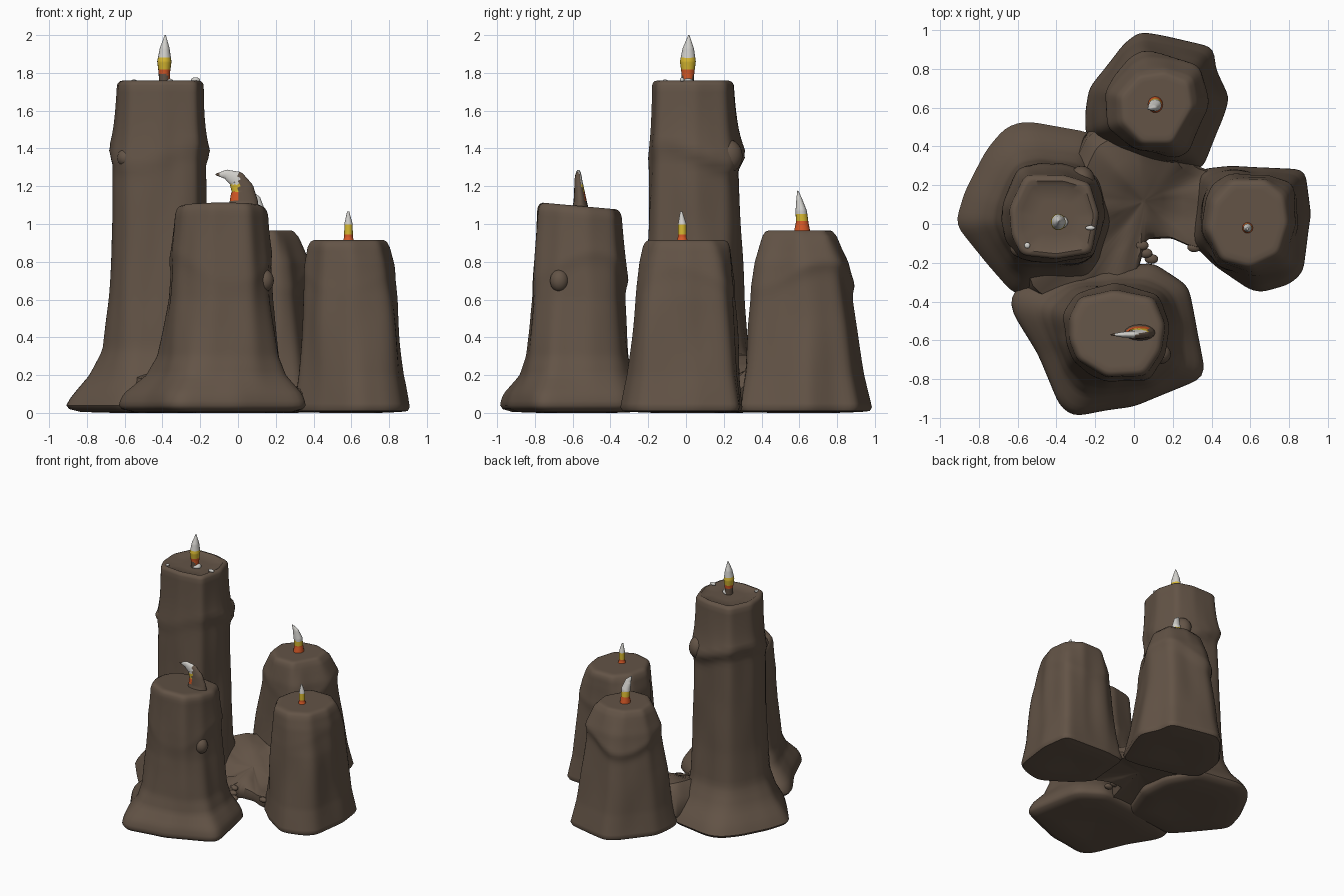
import bpy, bmesh, math
from mathutils import Vector, noise

def material(name, rgb):
    m = bpy.data.materials.new(name)
    m.diffuse_color = (*rgb, 1)
    return m

MATS = [material("brown_wax", (0.125, 0.088, 0.062)),
        material("flame_orange", (0.68, 0.10, 0.02)),
        material("flame_yellow", (0.68, 0.48, 0.03)),
        material("flame_white", (0.64, 0.63, 0.60))]
N = 96

def finish(name, bm, mats=MATS[:1], angle=40):
    bmesh.ops.recalc_face_normals(bm, faces=bm.faces)
    me = bpy.data.meshes.new(name)
    bm.to_mesh(me)
    bm.free()
    ob = bpy.data.objects.new(name, me)
    bpy.context.collection.objects.link(ob)
    for m in mats:
        me.materials.append(m)
    bpy.ops.object.select_all(action='DESELECT')
    bpy.context.view_layer.objects.active = ob
    ob.select_set(True)
    bpy.ops.object.shade_smooth_by_angle(angle=math.radians(angle))
    return ob

def radii(poly, c):
    """Outline radius at N angles around c, slightly rounded at the corners."""
    out = []
    for i in range(N):
        a = 2 * math.pi * i / N
        dx, dy = math.cos(a), math.sin(a)
        best = 0
        for (x1, y1), (x2, y2) in zip(poly, poly[1:] + poly[:1]):
            x1, y1, x2, y2 = x1 - c[0], y1 - c[1], x2 - c[0], y2 - c[1]
            ex, ey = x2 - x1, y2 - y1
            den = dx * ey - dy * ex
            if abs(den) > 1e-9:
                t = (x1 * ey - y1 * ex) / den
                s = (x1 * dy - y1 * dx) / den
                if t > 0 and -1e-6 <= s <= 1 + 1e-6:
                    best = max(best, t)
        out.append(best)
    for _ in range(2):
        out = [(out[i - 1] + 2 * out[i] + out[(i + 1) % N]) / 4 for i in range(N)]
    return out

def interp(table, z):
    for a, b in zip(table, table[1:]):
        if z <= b[0]:
            t = max(0, (z - a[0]) / (b[0] - a[0]))
            return [p + (q - p) * t for p, q in zip(a, b)][1:]
    return list(table[-1][1:])

def skin(bm, rings):
    """Bridge rings of vertices and close both ends."""
    vs = [[bm.verts.new(p) for p in r] for r in rings]
    n = len(vs[0])
    for a, b in zip(vs, vs[1:]):
        for i in range(n):
            j = (i + 1) % n
            bm.faces.new((a[i], a[j], b[j], b[i]))
    bm.faces.new(vs[0][::-1])
    bm.faces.new(vs[-1])

def candle(name, c, h, top, base, flare, ledge, tilt=0, dish=0.0, z0=0.04, rim=0.03):
    """Loft from a wide base outline to the top outline; ledge = (z, size, wave, phase)."""
    rt, rb = radii(top, c), radii(base, c)
    lz, amp, wave, ph = ledge
    rings = []

    def ring(z, f, s, side=True):
        pts = []
        for i in range(N):
            a = 2 * math.pi * i / N
            r = (rt[i] + (rb[i] - rt[i]) * f) * s
            ca, sa = math.cos(a), math.sin(a)
            if side:  # drooping ledge of wax and gentle lumps
                d = z - lz - wave * math.sin(2 * a + ph)
                r += amp * (1 + 0.7 * sa) * (math.exp(-d / 0.12) if d > 0 else math.exp(-(d / 0.05) ** 2))
                lump = noise.noise(Vector((c[0] * 9 + ca * 1.6, c[1] * 9 + sa * 1.6, z * 2)))
                r += 0.02 * lump * math.sin(math.pi * min(1, z / h))
            x, y = c[0] + r * ca, c[1] + r * sa
            pts.append((x, y, z + tilt * (y - c[1]) * (max(z, 0) / h) ** 5))
        rings.append(pts)

    for s, z in ((0.03, 0.015), (0.5, 0.0), (0.85, 0.005), (0.97, z0 - 0.02)):
        ring(z, 1, s, False)
    steps = 44
    for k in range(steps + 1):
        z = z0 + (h - rim - z0) * k / steps
        ring(z, interp(flare, z)[0], 1)
    # rounded rim and top
    for s, z in ((0.98, h - 0.5 * rim), (0.94, h - 0.18 * rim), (0.87, h), (0.75, h - dish), (0.4, h - dish), (0.03, h - dish)):
        ring(z, 0, s, False)
    bm = bmesh.new()
    skin(bm, rings)
    return finish(name, bm, angle=50)

# the four candles
candle("tall_candle", (-0.4, 0.03), 1.76,
       [(-0.63, -0.06), (-0.58, -0.16), (-0.4, -0.18), (-0.22, -0.15), (-0.18, 0.05),
        (-0.23, 0.21), (-0.36, 0.25), (-0.56, 0.25), (-0.64, 0.08)],
       [(-0.92, 0), (-0.87, 0.17), (-0.76, 0.38), (-0.66, 0.5), (-0.56, 0.53), (-0.22, 0.47),
        (-0.1, 0.25), (-0.08, 0), (-0.2, -0.33), (-0.62, -0.36), (-0.76, -0.2)],
       [(0.05, 1), (0.1, 0.86), (0.2, 0.55), (0.33, 0.3), (0.6, 0.2), (1.0, 0.13), (1.3, 0.09), (1.5, 0.04), (1.74, 0)],
       (1.38, 0.026, 0.05, 2.8), dish=0.018, rim=0.025)
candle("front_candle", (-0.1, -0.56), 1.095,
       [(-0.33, -0.6), (-0.29, -0.7), (-0.14, -0.79), (0.06, -0.78), (0.14, -0.66), (0.16, -0.52),
        (0.1, -0.38), (-0.1, -0.34), (-0.28, -0.38), (-0.33, -0.48)],
       [(-0.64, -0.43), (-0.62, -0.33), (-0.3, -0.24), (0.1, -0.2), (0.28, -0.32), (0.36, -0.73),
        (0.36, -0.79), (0, -0.94), (-0.15, -0.96), (-0.31, -0.99), (-0.38, -0.94), (-0.5, -0.66)],
       [(0.05, 1), (0.1, 0.92), (0.2, 0.52), (0.3, 0.34), (0.6, 0.15), (0.8, 0.1), (1.0, 0.02), (1.06, 0)],
       (0.78, 0.01, 0.08, 1.0), tilt=-0.09, rim=0.045)
candle("right_candle", (0.59, 0.01), 0.915,
       [(0.8, 0.0), (0.78, 0.15), (0.68, 0.23), (0.5, 0.23), (0.4, 0.12), (0.37, -0.03),
        (0.45, -0.19), (0.6, -0.23), (0.75, -0.16)],
       [(0.91, 0.05), (0.88, 0.28), (0.5, 0.3), (0.33, 0.28), (0.3, -0.1), (0.42, -0.22),
        (0.6, -0.34), (0.66, -0.35), (0.8, -0.31), (0.87, -0.25)],
       [(0.03, 1), (0.2, 0.75), (0.6, 0.42), (0.8, 0.18), (0.89, 0.0)],
       (0.72, 0.006, 0.06, 2.0), z0=0.03, rim=0.04)
candle("back_candle", (0.12, 0.61), 0.965,
       [(0.31, 0.6), (0.29, 0.74), (0.16, 0.79), (0.02, 0.77), (-0.08, 0.66), (-0.07, 0.52),
        (0.04, 0.41), (0.2, 0.41)],
       [(-0.25, 0.58), (-0.23, 0.7), (-0.05, 0.93), (0.03, 0.99), (0.15, 0.97), (0.41, 0.91), (0.42, 0.8),
        (0.49, 0.65), (0.46, 0.55), (0.35, 0.28), (0.2, 0.29), (-0.1, 0.36), (-0.25, 0.45)],
       [(0.03, 1), (0.2, 0.8), (0.5, 0.55), (0.8, 0.33), (0.9, 0.12), (0.95, 0)],
       (0.74, 0.014, 0.07, 0.5), z0=0.03, rim=0.03)

# melted wax pool joining the candles, rising towards the back left
def wax_pool():
    c = (0.05, 0.12)
    r = radii([(-0.4, -0.45), (-0.1, -0.35), (0.04, -0.25), (0.03, -0.08), (0.26, -0.07), (0.3, -0.13),
               (0.45, -0.12), (0.45, 0.26), (0.33, 0.29), (0.22, 0.42), (-0.1, 0.55), (-0.25, 0.47),
               (-0.33, 0.3), (-0.4, 0.0), (-0.6, -0.3)], c)
    rings = []
    for s, z, lift in ((0.03, 0.08, 0), (0.5, 0.05, 0), (0.92, 0.03, 0), (1, 0.07, 0.1), (0.96, 0.14, 0.6),
                       (0.8, 0.17, 1), (0.5, 0.17, 1), (0.25, 0.17, 1), (0.03, 0.17, 1)):
        pts = []
        for i in range(N):
            a = 2 * math.pi * i / N
            x, y = c[0] + s * r[i] * math.cos(a), c[1] + s * r[i] * math.sin(a)
            up = min(0.13, max(-0.04, 0.33 * (y - x))) + 0.05 * noise.noise(Vector((x * 7, y * 7, 0)))
            pts.append((x, y, z + lift * up))
        rings.append(pts)
    bm = bmesh.new()
    skin(bm, rings)
    finish("wax_pool", bm)
wax_pool()

def blob(name, loc, size, mat=MATS[0]):
    bm = bmesh.new()
    bmesh.ops.create_icosphere(bm, subdivisions=3, radius=1)
    for v in bm.verts:
        v.co = Vector(loc) + Vector([a * b for a, b in zip(v.co, size)])
    finish(name, bm, [mat], 60)

# wax drips on the sides and at the ragged pool edge
blob("front_candle_drip", (0.14, -0.67, 0.7), (0.05, 0.05, 0.06))
blob("tall_candle_drip", (-0.27, 0.22, 1.36), (0.07, 0.08, 0.09))
blob("tall_candle_left_drip", (-0.59, -0.12, 1.35), (0.05, 0.05, 0.05))
for i, (x, y, z) in enumerate([(0.04, -0.11, 0.12), (0.06, -0.15, 0.1), (0.09, -0.18, 0.08), (0.31, -0.12, 0.1)]):
    blob(f"pool_drip_{i}", (x, y, z), (0.035, 0.025, 0.02))
# pale flecks on the tops
blob("fleck_tall_left", (-0.55, -0.11, 1.757), (0.015, 0.015, 0.008), MATS[3])
blob("fleck_tall_right", (-0.225, -0.02, 1.763), (0.025, 0.012, 0.013), MATS[3])
blob("fleck_front", (-0.15, -0.76, 1.09), (0.015, 0.012, 0.014), MATS[3])
blob("wick_base", (-0.375, 0.01, 1.75), (0.035, 0.032, 0.022), MATS[3])

def flame(name, path, bands, rule=None):
    """path = (x, y, z, rx, ry); bands = heights where orange turns yellow, yellow turns white."""
    n, steps = 16, 40
    keyed = [(k / (len(path) - 1), *p) for k, p in enumerate(path)]
    pts = [interp(keyed, k / steps) for k in range(steps + 1)]
    rings = []
    for k, (x, y, z, rx, ry) in enumerate(pts):
        a, b = pts[max(k - 1, 0)], pts[min(k + 1, steps)]
        t = Vector((b[0] - a[0], 0, b[2] - a[2])).normalized()
        side = Vector((t.z, 0, -t.x))
        rings.append([Vector((x, y, z)) + side * rx * math.cos(2 * math.pi * i / n)
                      + Vector((0, ry * math.sin(2 * math.pi * i / n), 0)) for i in range(n)])
    bm = bmesh.new()
    skin(bm, rings)
    bmesh.ops.recalc_face_normals(bm, faces=bm.faces)
    for f in bm.faces:
        p = f.calc_center_median()
        f.material_index = 1 if p.z < bands[0] else 2 if p.z < bands[1] else 3
        if rule and rule(p, f.normal):
            f.material_index = 0
    finish(name, bm, MATS, 60)

flame("tall_flame", [(-0.39, 0.01, 1.73, 0.028, 0.03), (-0.39, 0.01, 1.8, 0.03, 0.034), (-0.39, 0.01, 1.86, 0.038, 0.042),
                     (-0.388, 0.012, 1.93, 0.026, 0.03), (-0.385, 0.015, 2.0, 0.003, 0.003)], (1.82, 1.88),
      lambda p, n: p.z < 1.795 and n.x < 0.6)
flame("front_flame", [(0.03, -0.56, 1.06, 0.085, 0.05), (0.03, -0.56, 1.12, 0.075, 0.035), (0.025, -0.565, 1.18, 0.06, 0.027),
                      (-0.005, -0.57, 1.235, 0.045, 0.02), (-0.06, -0.57, 1.262, 0.026, 0.014),
                      (-0.12, -0.57, 1.262, 0.003, 0.003)], (1.17, 1.21),
      lambda p, n: n.x > 0.5 or p.z < 1.125 or p.x < -0.1 or (p.x > 0.005 and n.y < 0.3))
flame("right_flame", [(0.585, -0.02, 0.89, 0.035, 0.035), (0.585, -0.02, 0.93, 0.023, 0.023),
                      (0.585, -0.02, 1.0, 0.022, 0.022), (0.583, -0.025, 1.065, 0.006, 0.006)], (0.945, 0.995))
flame("back_flame", [(0.11, 0.615, 0.95, 0.04, 0.045), (0.11, 0.615, 1.01, 0.033, 0.033), (0.108, 0.61, 1.07, 0.034, 0.03),
                     (0.095, 0.6, 1.13, 0.025, 0.016), (0.07, 0.592, 1.175, 0.003, 0.003)], (1.015, 1.055))
